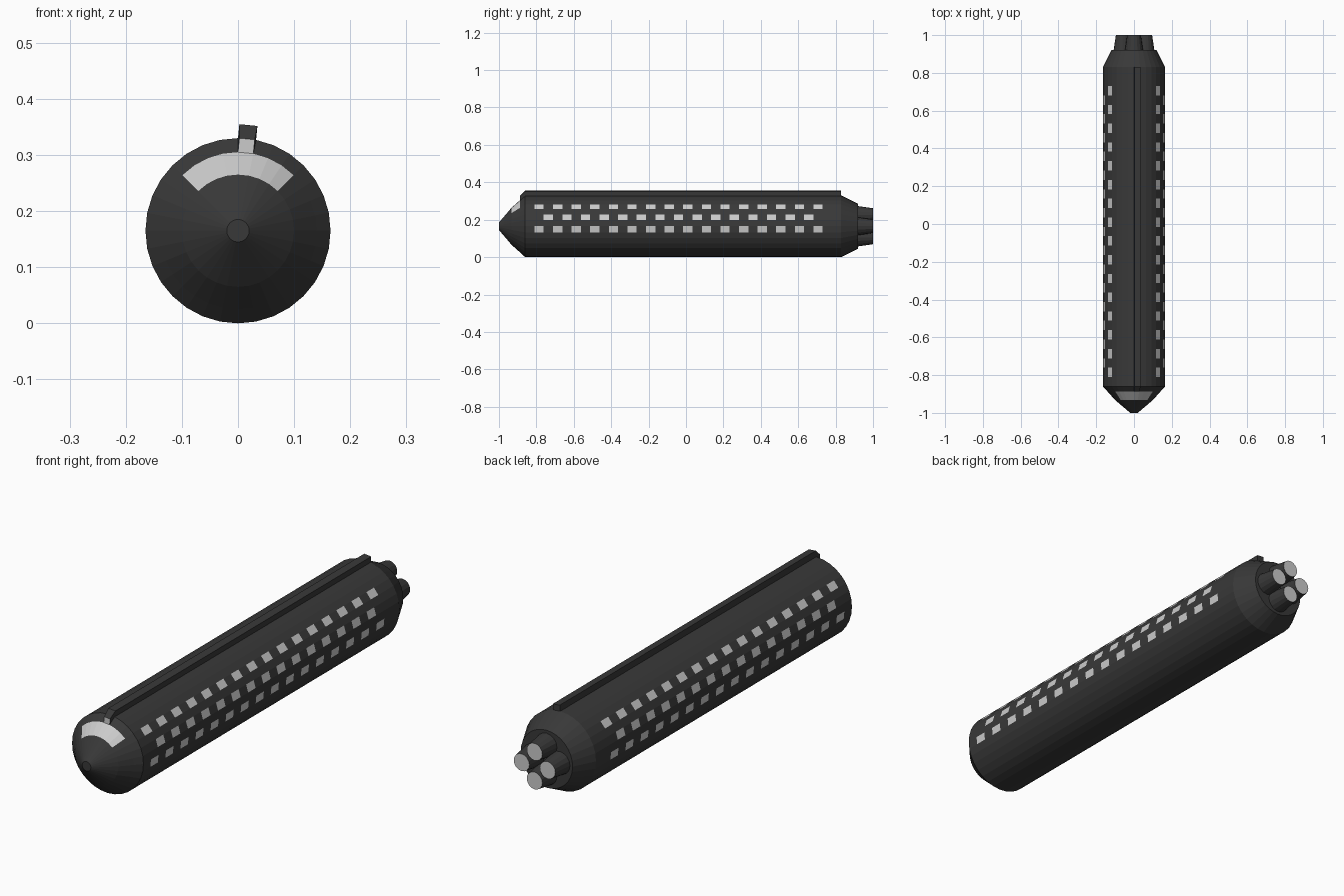
import bpy, bmesh, math
from mathutils import Matrix, Vector

if "Cube" in bpy.data.objects:
    bpy.data.objects.remove(bpy.data.objects["Cube"])

SIDES, R, STEPS = 32, 0.165, 34
Y0, Y1 = -0.86, 0.83


def material(name, v):
    m = bpy.data.materials.new(name)
    m.diffuse_color = (v, v, v, 1)
    m.use_nodes = True
    m.node_tree.nodes["Principled BSDF"].inputs["Base Color"].default_value = m.diffuse_color
    return m


dark, light = material("dark_hull", 0.04), material("light_panel", 0.8)


def finish(bm, name):
    bmesh.ops.recalc_face_normals(bm, faces=bm.faces[:])
    me = bpy.data.meshes.new(name)
    bm.to_mesh(me)
    bm.free()
    me.materials.append(dark)
    me.materials.append(light)
    ob = bpy.data.objects.new(name, me)
    bpy.context.collection.objects.link(ob)
    return ob


def loft(bm, profile, sides, cx=0, cz=R):
    """Sweep (y, radius) pairs round the y axis; faces[ring][side], side 0 starts at the top."""
    rings = []
    for y, r in profile:
        rings.append([bm.verts.new((cx + r * math.sin(2 * math.pi * j / sides), y,
                                    cz + r * math.cos(2 * math.pi * j / sides)))
                      for j in range(sides)])
    faces = [[bm.faces.new((a[j], a[(j + 1) % sides], b[(j + 1) % sides], b[j]))
              for j in range(sides)] for a, b in zip(rings, rings[1:])]
    return faces, bm.faces.new(rings[0]), bm.faces.new(rings[-1])


# Hull with nose and tapered tail
bm = bmesh.new()
body = [(Y0 + (Y1 - Y0) * i / STEPS, R) for i in range(STEPS + 1)]
profile = [(-1, 0.02), (-0.932, 0.1), (-0.887, 0.14)] + body + [(0.92, 0.12)]
faces, _, _ = loft(bm, profile, SIDES)
FIRST = 3  # first ring of the straight body

# Cockpit window
for j in range(-4, 4):
    faces[1][j].material_index = 1

# Staggered cabin windows on both sides
for side, start, count in ((4, 1, 16), (6, 2, 15), (8, 1, 16)):
    for n in range(count):
        for j in (side, SIDES - 1 - side):
            faces[FIRST + start + 2 * n][j].material_index = 1

# Raised spine along one strip of the hull
strip = [faces[i][0] for i in range(2, FIRST + STEPS)]
ext = bmesh.ops.extrude_face_region(bm, geom=strip, use_keep_orig=True)
a = math.pi / SIDES
bmesh.ops.translate(bm, vec=Vector((math.sin(a), 0, math.cos(a))) * 0.025,
                    verts=[g for g in ext["geom"] if isinstance(g, bmesh.types.BMVert)])
bmesh.ops.delete(bm, geom=strip, context='FACES')
finish(bm, "hull")

# Four tapered engines with bright ends
for k, name in enumerate(("top", "right", "bottom", "left")):
    t = k * math.pi / 2
    bm = bmesh.new()
    _, _, end = loft(bm, [(0.918, 0.048), (1.0, 0.036)], 16,
                     0.06 * math.sin(t), R + 0.06 * math.cos(t))
    end.material_index = 1
    finish(bm, "engine_" + name)
